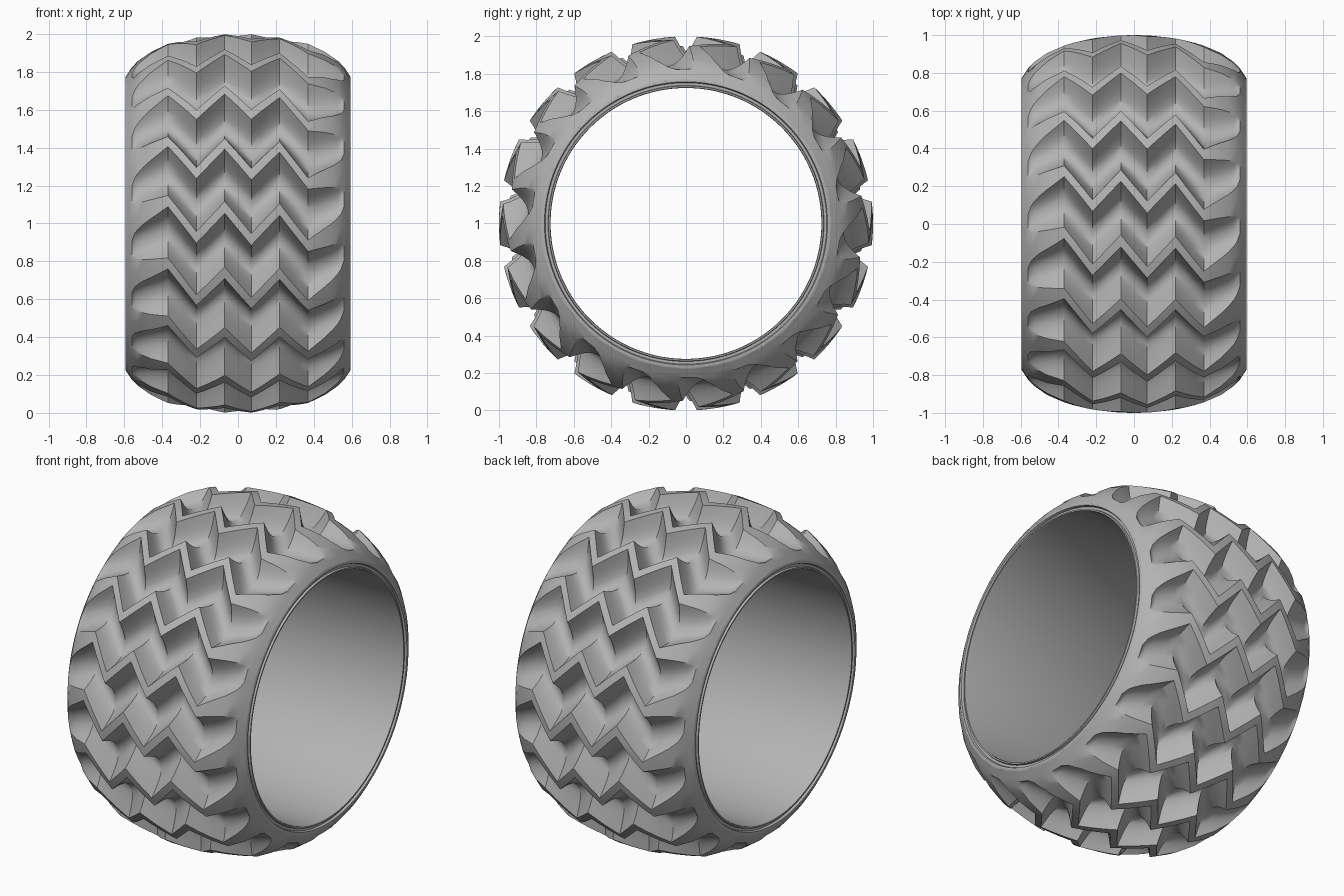
import bpy, bmesh
from math import sin, cos, pi

cube = bpy.data.objects.get("Cube")
if cube:
    bpy.data.objects.remove(cube, do_unlink=True)

PITCHES = 18
PITCH = 2 * pi / PITCHES
HALF = 0.143          # half the angular width of a pocket

rubber = bpy.data.materials.new("grey rubber")
rubber.use_nodes = True
rubber.diffuse_color = (0.45, 0.45, 0.45, 1)
rubber.node_tree.nodes["Principled BSDF"].inputs["Base Color"].default_value = (0.45, 0.45, 0.45, 1)


def lerp_curve(points, x):
    """Piecewise linear curve through (x, value) points."""
    if x <= points[0][0]:
        return points[0][1]
    for (x0, v0), (x1, v1) in zip(points, points[1:]):
        if x <= x1:
            return v0 + (v1 - v0) * (x - x0) / (x1 - x0)
    return points[-1][1]


# Outer barrel and pocket floor, as radius over distance from the middle
BARREL = [(0, 1), (.07, 1), (.22, .983), (.37, .948), (.46, .905), (.53, .857), (.56, .825), (.59, .78)]
FLOOR = [(0, .865), (.37, .845), (.545, .818), (.56, .825)]

# Zigzag of the tread, and how each pocket edge runs out over the shoulder
ZIGZAG = [(-.37, .125), (-.22, -.075), (-.07, .085), (.07, -.085), (.22, .075), (.37, -.125)]
UPPER = [(-.56, -.08), (-.545, -.03), (-.52, .01), (-.48, .045)] + ZIGZAG + [(.545, -.09), (.56, -.10)]
LOWER = [(-x, -v) for x, v in reversed(UPPER)]


def tread_point(x, row, base):
    """Angle and radius of one tread vertex; row is -1..1 in a pocket, 2 on a rib."""
    low = lerp_curve(LOWER, x) - HALF
    high = lerp_curve(UPPER, x) + HALF
    barrel = lerp_curve(BARREL, abs(x))
    if row > 1:
        return base + (high + low + PITCH) / 2, barrel
    depth = 0
    if abs(x) < .56:
        depth = max(0, barrel - lerp_curve(FLOOR, abs(x)))
    angle = base + low + (high - low) * (row + 1) / 2
    return angle, barrel - depth * (1 - abs(row) ** 2.4)


half_columns = [.07, .12, .17, .22, .27, .32, .37, .42, .46, .5, .53, .545, .56, .575, .59]
columns = [-x for x in reversed(half_columns)] + [0] + half_columns
rows = [-1, -.88, -.7, -.48, -.25, 0, .25, .48, .7, .88, 1, 2]

# Bead steps on the rims and the plain bore, from the +x side to the -x side
bead = [(.595, .772), (.595, .757), (.582, .752), (.582, .738), (.595, .735), (.595, .727), (.585, .724)]
bore = bead + [(-x, r) for x, r in reversed(bead)]

bm = bmesh.new()
rings = []
for k in range(PITCHES):
    base = (k + 0.5) * PITCH
    for row in rows:
        ring = [(x, *tread_point(x, row, base)) for x in columns]
        plain = base + (HALF * row if row <= 1 else PITCH / 2)
        ring += [(x, plain, r) for x, r in bore]
        rings.append([bm.verts.new((x, -r * cos(a), 1 + r * sin(a))) for x, a, r in ring])

# Skin the closed cross-sections around the wheel
for ring, following in zip(rings, rings[1:] + rings[:1]):
    for i in range(len(ring)):
        j = (i + 1) % len(ring)
        bm.faces.new((ring[i], ring[j], following[j], following[i]))
bmesh.ops.recalc_face_normals(bm, faces=bm.faces)

mesh = bpy.data.meshes.new("tyre")
bm.to_mesh(mesh)
bm.free()
mesh.materials.append(rubber)
tyre = bpy.data.objects.new("tyre", mesh)
bpy.context.collection.objects.link(tyre)

bpy.ops.object.select_all(action='DESELECT')
tyre.select_set(True)
bpy.context.view_layer.objects.active = tyre
bpy.ops.object.shade_smooth_by_angle(angle=0.6)
